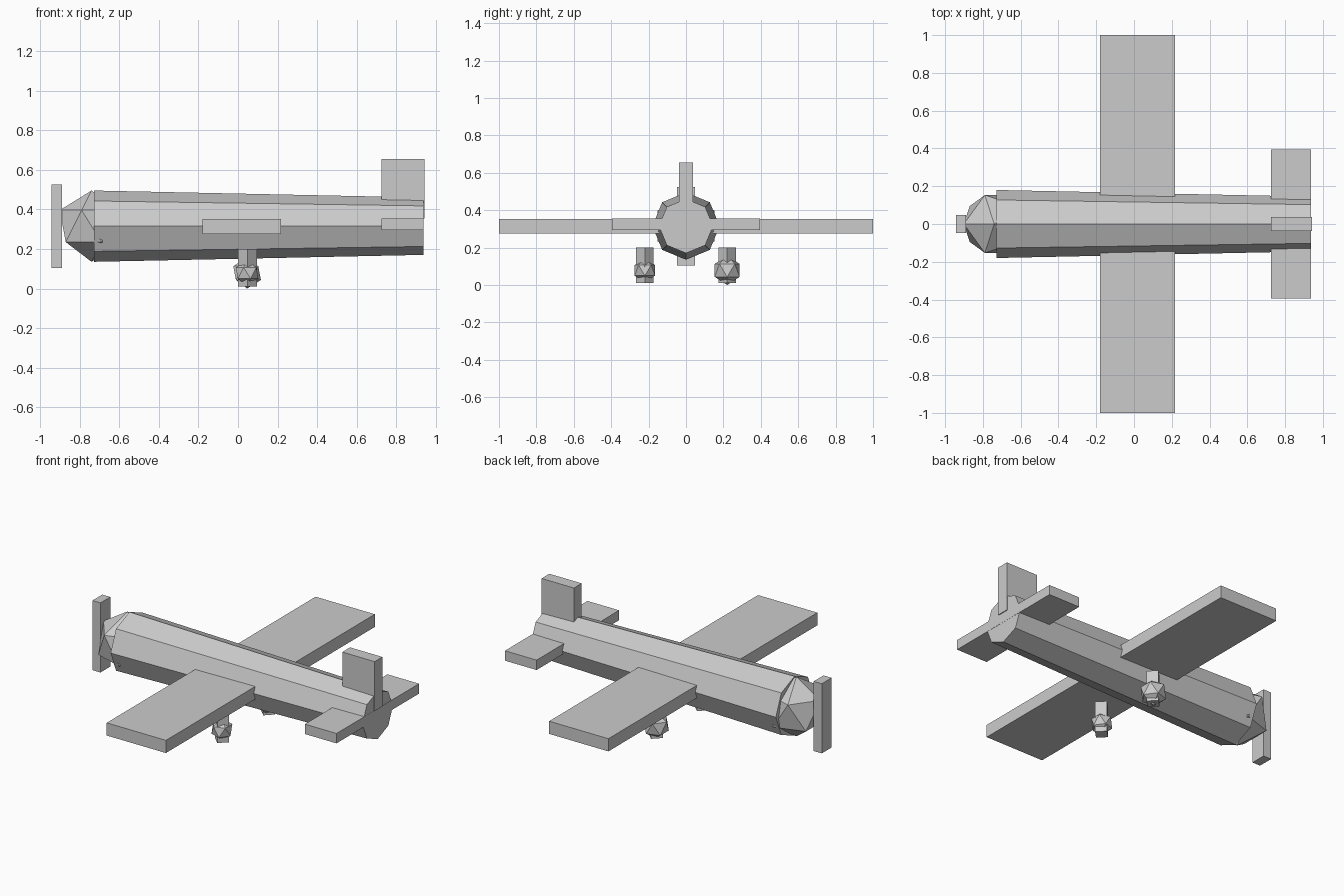
import bpy
from math import pi

if "Cube" in bpy.data.objects:
    bpy.data.objects.remove(bpy.data.objects["Cube"], do_unlink=True)

grey = bpy.data.materials.new("light_grey")
grey.use_nodes = True
grey.diffuse_color = (0.6, 0.6, 0.6, 1)
grey.node_tree.nodes["Principled BSDF"].inputs["Base Color"].default_value = (0.6, 0.6, 0.6, 1)


def finish(name):
    ob = bpy.context.object
    ob.name = name
    ob.data.materials.append(grey)
    bpy.ops.object.transform_apply(location=False, rotation=True, scale=True)
    return ob


def box(name, x, y, z):
    """Box spanning the given (min, max) ranges."""
    spans = (x, y, z)
    bpy.ops.mesh.primitive_cube_add(size=1, location=[(a + b) / 2 for a, b in spans])
    bpy.context.object.scale = [b - a for a, b in spans]
    return finish(name)


def ball(name, radius, location):
    bpy.ops.mesh.primitive_ico_sphere_add(subdivisions=1, radius=radius,
                                          location=location, rotation=(0, 0, pi))
    return finish(name)


# Tapered eight-sided fuselage, wide at the nose
front, back, axis_z = -0.728, 0.936, 0.315
bpy.ops.mesh.primitive_cone_add(vertices=8, radius1=0.18, radius2=0.145, depth=back - front,
                                location=((front + back) / 2, 0, axis_z),
                                rotation=(0, pi / 2, 0))
finish("fuselage")

# Faceted nose and propeller blade
ball("nose", 0.18, (-0.74, 0, axis_z))
box("propeller", (-0.943, -0.889), (-0.047, 0.047), (0.103, 0.525))

# Wing and tail surfaces
box("wing", (-0.18, 0.217), (-1, 1), (0.275, 0.352))
box("tailplane", (0.725, 0.937), (-0.395, 0.395), (0.295, 0.355))
box("tail_fin", (0.725, 0.942), (-0.037, 0.037), (0.355, 0.655))

# Landing gear: four-sided struts with faceted wheels
for side, y, radius in (("right", -0.22, 0.064), ("left", 0.22, 0.078)):
    bpy.ops.mesh.primitive_cylinder_add(vertices=4, radius=0.047, depth=0.19,
                                        location=(0.048, y, 0.105))
    finish(side + "_gear_strut")
    ball(side + "_wheel", radius, (0.046, y, 0.078))
